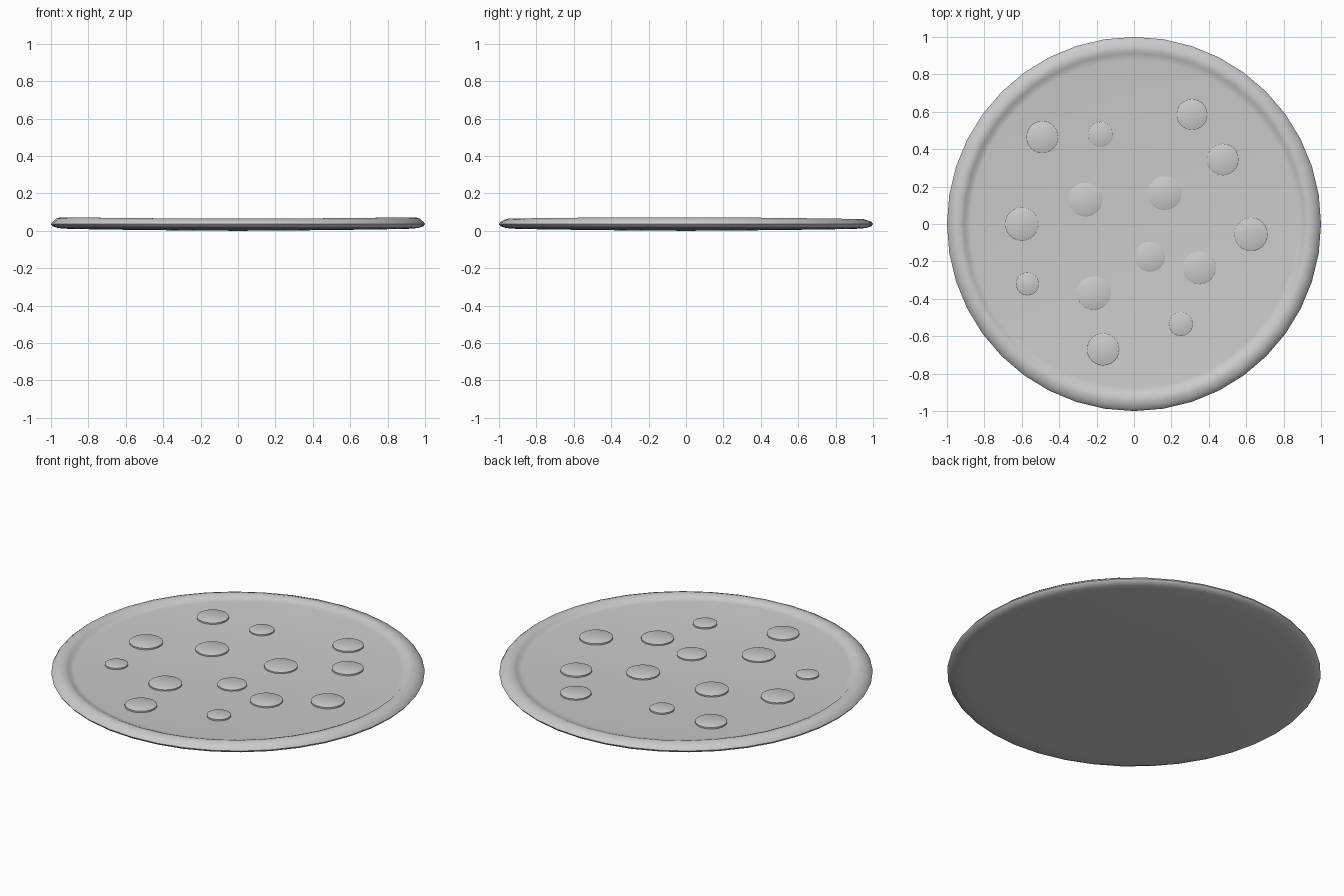
import bpy, bmesh, math

if "Cube" in bpy.data.objects:
    bpy.data.objects.remove(bpy.data.objects["Cube"])

SIDES = 40


def lathe(name, profile, sides, centre=(0, 0, 0), wobble=None):
    """Closed solid spun from an (r, z) profile running from bottom axis to top axis."""
    bm = bmesh.new()
    rings = []
    for r, z in profile:
        if r == 0:
            rings.append([bm.verts.new((0, 0, z))] * sides)
            continue
        ring = []
        for i in range(sides):
            a = 2 * math.pi * i / sides
            dz = wobble(r, z, a) if wobble else 0
            ring.append(bm.verts.new((r * math.cos(a), r * math.sin(a), z + dz)))
        rings.append(ring)
    for lo, hi in zip(rings, rings[1:]):
        for i in range(sides):
            j = (i + 1) % sides
            bm.faces.new(list(dict.fromkeys((lo[i], lo[j], hi[j], hi[i]))))
    bmesh.ops.recalc_face_normals(bm, faces=bm.faces)
    me = bpy.data.meshes.new(name)
    bm.to_mesh(me)
    bm.free()
    ob = bpy.data.objects.new(name, me)
    ob.location = centre
    bpy.context.collection.objects.link(ob)
    bpy.context.view_layer.objects.active = ob
    ob.select_set(True)
    bpy.ops.object.shade_smooth_by_angle(angle=math.radians(50))
    ob.select_set(False)
    return ob


# Hand-made unevenness of the crust crest, higher toward the two sides
def crust_wobble(r, z, a):
    if z < 0.06:
        return 0
    return 0.004 * math.cos(2 * a) - 0.0015 * math.sin(a)


# Dough base with rounded raised crust
lathe("crust_base",
      [(0, 0), (0.5, 0.004), (0.9, 0.010), (0.965, 0.015), (0.992, 0.025),
       (1.0, 0.036), (0.992, 0.048), (0.972, 0.061), (0.95, 0.068),
       (0.93, 0.068), (0.912, 0.061), (0.897, 0.051), (0.875, 0.048), (0, 0.050)],
      SIDES, wobble=crust_wobble)

# Topping slices: x, y, radius
SLICES = [
    (-0.49, 0.465, 0.086), (-0.18, 0.48, 0.067), (-0.60, 0.0, 0.09),
    (-0.26, 0.13, 0.09), (0.31, 0.585, 0.083), (0.475, 0.345, 0.085),
    (0.165, 0.165, 0.09), (-0.57, -0.32, 0.062), (-0.215, -0.37, 0.09),
    (0.085, -0.175, 0.08), (-0.165, -0.67, 0.087), (0.25, -0.535, 0.065),
    (0.35, -0.235, 0.088), (0.625, -0.055, 0.09),
]
for n, (x, y, r) in enumerate(SLICES):
    lathe(f"topping_slice_{n + 1}",
          [(0, 0), (r, 0), (r, 0.010), (r - 0.006, 0.013), (0, 0.013)],
          24, centre=(x, y, 0.047))
